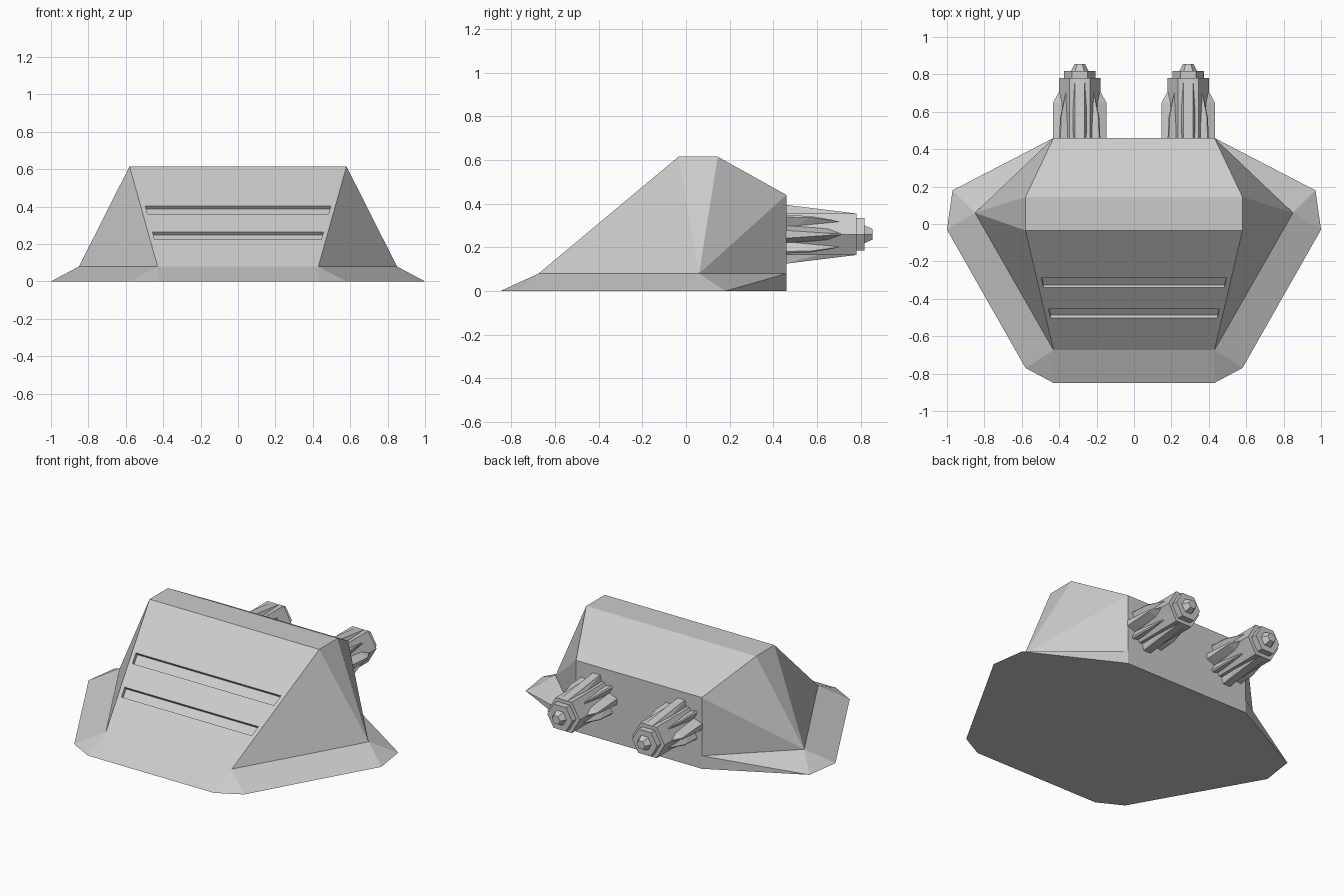
import bpy, bmesh
from math import sin, cos, pi, radians
from mathutils import Vector

if "Cube" in bpy.data.objects:
    bpy.data.objects.remove(bpy.data.objects["Cube"])


def finish(name, bm):
    bmesh.ops.recalc_face_normals(bm, faces=bm.faces)
    mesh = bpy.data.meshes.new(name)
    bm.to_mesh(mesh)
    bm.free()
    ob = bpy.data.objects.new(name, mesh)
    bpy.context.collection.objects.link(ob)
    return ob


def hull(name, points):
    bm = bmesh.new()
    for p in points:
        bm.verts.new(p)
    res = bmesh.ops.convex_hull(bm, input=bm.verts)
    bmesh.ops.dissolve_limit(bm, angle_limit=0.01, verts=bm.verts, edges=bm.edges)
    return finish(name, bm)


# Hull: one half of the points, mirrored across x
half = [(.43, -.85, 0), (.58, -.77, 0), (1, -.03, 0), (.97, .18, 0), (.43, .46, 0),
        (.43, -.675, .08), (.85, .06, .08), (.43, .46, .08),
        (.58, -.035, .615), (.58, .145, .615), (.43, .46, .44)]
side_faces = [(0, 1, 5), (1, 2, 6, 5), (2, 3, 6), (3, 7, 6), (3, 4, 7),
              (5, 6, 8), (6, 9, 8), (6, 10, 9), (6, 7, 10)]
bm = bmesh.new()
right = [bm.verts.new(p) for p in half]
left = [bm.verts.new((-x, y, z)) for x, y, z in half]
for f in side_faces:
    bm.faces.new([right[i] for i in f])
    bm.faces.new([left[i] for i in reversed(f)])
for strip in ((0, 5), (5, 8), (8, 9), (9, 10)):
    a, b = strip
    bm.faces.new([left[a], right[a], right[b], left[b]])
bm.faces.new([right[i] for i in (10, 7, 4)] + [left[i] for i in (4, 7, 10)])
bm.faces.new([right[i] for i in range(5)] + [left[i] for i in reversed(range(5))])
body = finish("hull_body", bm)

# Vent slots cut into the sloping front
low, high = Vector((.43, -.675, .08)), Vector((.58, -.035, .615))
normal = Vector((0, -.535, .64)).normalized()
for i, (z0, z1) in enumerate(((.36, .403), (.225, .265))):
    pts = []
    for z in (z0, z1):
        p = low.lerp(high, (z - .08) / .535)
        p.x -= .025
        for d in (-.022, .05):
            q = p + normal * d
            pts += [q, Vector((-q.x, q.y, q.z))]
    cutter = hull("slot_cutter", pts)
    cutter.hide_render = True
    mod = body.modifiers.new("slot", 'BOOLEAN')
    mod.object = cutter
    mod.operation = 'DIFFERENCE'
    mod.solver = 'EXACT'
    bpy.context.view_layer.objects.active = body
    bpy.ops.object.modifier_apply(modifier=mod.name)
    bpy.data.objects.remove(cutter)


# Engines
def hexagon_section(name, cx, y0, y1, r0, r1):
    pts = [(cx + r * cos(k * pi / 3), y, .26 + r * sin(k * pi / 3))
           for y, r in ((y0, r0), (y1, r1)) for k in range(6)]
    return hull(name, pts)


def fin(name, cx, angle, stations):
    # stations: (y, inner radius, outer radius, inner half width, outer half width)
    a = radians(angle)
    out, across = Vector((cos(a), 0, sin(a))), Vector((-sin(a), 0, cos(a)))
    pts = []
    for y, ri, ro, wi, wo in stations:
        c = Vector((cx, y, .26))
        for s in (-1, 1):
            pts += [c + out * ri + across * wi * s, c + out * ro + across * wo * s]
    return hull(name, list({tuple(round(v, 5) for v in p) for p in pts}))


for cx, tag in ((.29, "right"), (-.29, "left")):
    hexagon_section("engine_body_" + tag, cx, .455, .78, .11, .11)
    hexagon_section("engine_collar_" + tag, cx, .775, .818, .085, .085)
    hexagon_section("engine_nozzle_" + tag, cx, .815, .855, .048, .028)
    # long tapering ribs above and below
    for angle in (90, 270):
        fin("engine_rib_" + tag, cx, angle,
            [(.455, .05, .135, .045, .025), (.78, .05, .095, .05, .025)])
    # pointed fins on both sides
    for angle in (0, 180):
        fin("engine_fin_" + tag, cx, angle,
            [(.455, .06, .142, .05, .018), (.65, .06, .142, .04, .005),
             (.71, .06, .109, .01, .002)])
    # slim diagonal fins
    for angle in (38, 142, 218, 322):
        fin("engine_spike_" + tag, cx, angle,
            [(.455, .06, .135, .04, .006), (.57, .06, .13, .025, .004),
             (.7, .06, .097, .006, .002)])
